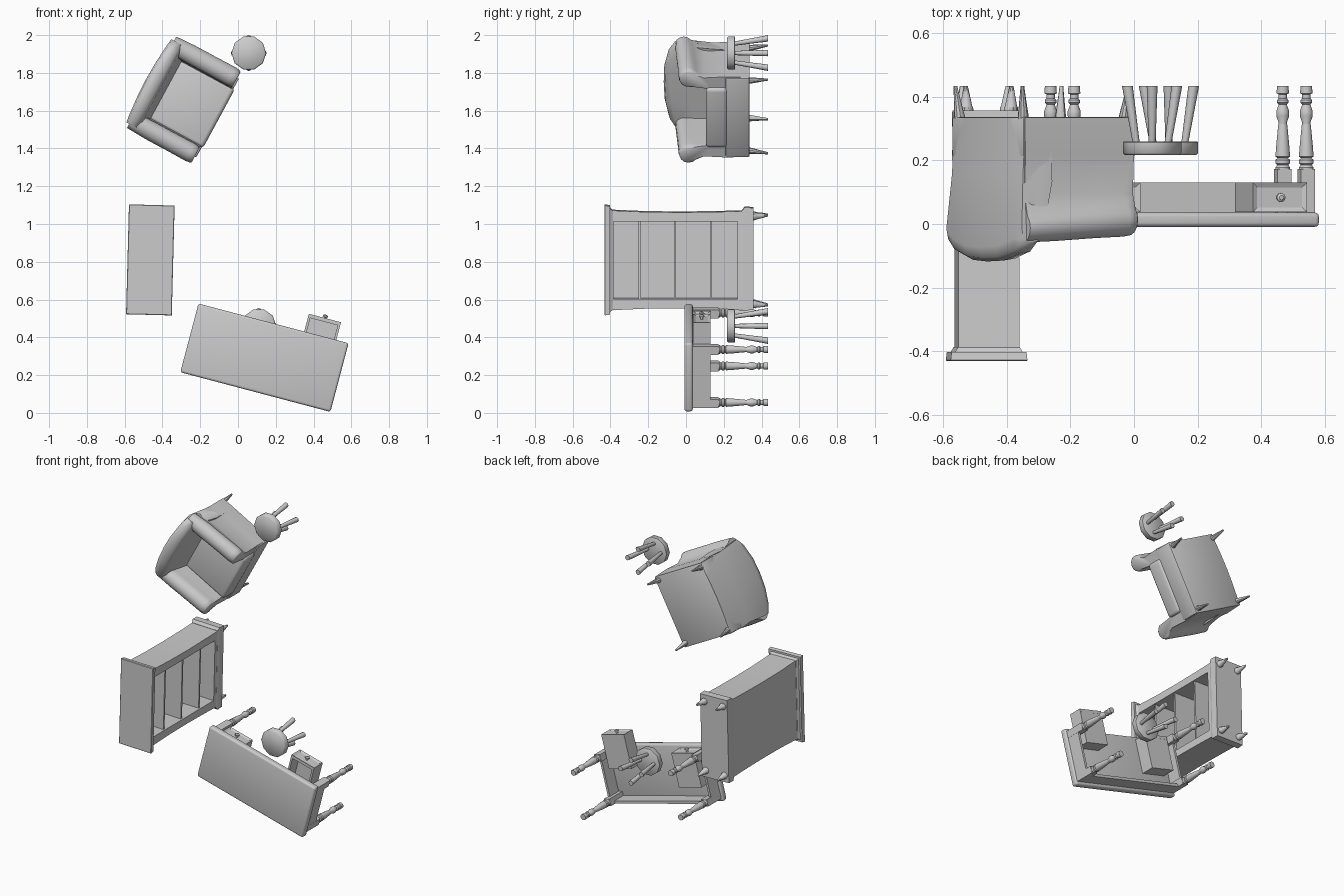
import bpy, bmesh, math
from mathutils import Matrix, Vector

if "Cube" in bpy.data.objects:
    bpy.data.objects.remove(bpy.data.objects["Cube"])

# The room lies on its back: plan = (x, z), furniture height runs toward -y
ROOM = Matrix.Translation((0, 0.435, 0)) @ Matrix.Rotation(math.pi / 2, 4, 'X')


def spot(x, z, deg=0):
    return ROOM @ Matrix.Translation((x, z, 0)) @ Matrix.Rotation(math.radians(deg), 4, 'Z')


def finish(name, bm, M, bevel=0, seg=2, smooth=35):
    bmesh.ops.recalc_face_normals(bm, faces=bm.faces)
    if bevel:
        bmesh.ops.bevel(bm, geom=bm.edges[:], offset=bevel, segments=seg,
                        affect='EDGES', profile=0.5, clamp_overlap=True)
    me = bpy.data.meshes.new(name)
    bm.to_mesh(me)
    bm.free()
    ob = bpy.data.objects.new(name, me)
    ob.matrix_world = M
    bpy.context.collection.objects.link(ob)
    if smooth:
        bpy.ops.object.select_all(action='DESELECT')
        ob.select_set(True)
        bpy.context.view_layer.objects.active = ob
        bpy.ops.object.shade_smooth_by_angle(angle=math.radians(smooth))
    return ob


def loft(name, rings, M, **kw):
    bm = bmesh.new()
    vs = [[bm.verts.new(p) for p in r] for r in rings]
    n = len(rings[0])
    for a, b in zip(vs, vs[1:]):
        for i in range(n):
            bm.faces.new((a[i], a[(i + 1) % n], b[(i + 1) % n], b[i]))
    bm.faces.new(vs[0])
    bm.faces.new(vs[-1])
    return finish(name, bm, M, **kw)


def box(name, M, x, y, z, **kw):
    rings = [[(x[0], y[0], h), (x[1], y[0], h), (x[1], y[1], h), (x[0], y[1], h)] for h in z]
    return loft(name, rings, M, **kw)


def turned(name, M, bottom, top, prof, sides=12, smooth=35):
    """prof = (fraction along axis, radius)"""
    b, t = Vector(bottom), Vector(top)
    rings = []
    for f, r in prof:
        c = b.lerp(t, f)
        rings.append([(c.x + r * math.cos(2 * math.pi * i / sides),
                       c.y + r * math.sin(2 * math.pi * i / sides), c.z) for i in range(sides)])
    return loft(name, rings, M, smooth=smooth)


SIGNS = [(1, 1), (1, -1), (-1, 1), (-1, -1)]

# ---------- Desk ----------
D = spot(0.14, 0.292, -14.8)
box("desk_top", D, (-.411, .411), (-.188, .188), (.399, .444), bevel=.013, seg=3)
box("desk_back_apron", D, (-.37, .37), (-.168, -.15), (.305, .40), smooth=0)
for s in (1, -1):
    box("desk_side_apron", D, (s * .385, s * .40), (-.15, .15), (.305, .40), smooth=0)
LEG = [(0, .019), (.09, .02), (.10, .014), (.15, .014), (.17, .019), (.20, .019), (.22, .013),
       (.30, .021), (.36, .021), (.44, .013), (.47, .015), (.70, .021), (.84, .024), (.86, .017),
       (.88, .024), (.92, .024), (.94, .018), (.97, .024), (1, .024)]
for sx, sy in SIGNS:
    p = (sx * .378, sy * .145)
    turned("desk_leg", D, (*p, 0), (*p, .265), LEG)
    box("desk_leg_block", D, (p[0] - .023, p[0] + .023), (p[1] - .023, p[1] + .023), (.262, .40), smooth=0)


def drawer(cx, front):
    x0, x1, y0, w = cx - .088, cx + .088, front - .225, .013
    box("drawer_floor", D, (x0, x1), (y0, front - .018), (.305, .315), smooth=0)
    box("drawer_back", D, (x0, x1), (y0, y0 + w), (.305, .397), smooth=0)
    for a in (x0, x1 - w):
        box("drawer_side", D, (a, a + w), (y0, front - .018), (.305, .397), smooth=0)
    # front panel with a recessed field
    bm = bmesh.new()
    bmesh.ops.create_cube(bm, size=1, matrix=Matrix.Translation((cx, front - .01, .351))
                          @ Matrix.Diagonal((.176, .02, .093, 1)))
    f = [max(bm.faces, key=lambda q: q.calc_center_median().y)]
    bmesh.ops.inset_region(bm, faces=f, thickness=.021)
    bmesh.ops.translate(bm, verts=f[0].verts[:], vec=(0, -.007, 0))
    finish("drawer_front", bm, D, smooth=0)
    K = D @ Matrix.Translation((cx, front - .008, .352)) @ Matrix.Rotation(-math.pi / 2, 4, 'X')
    turned("drawer_knob", K, (0, 0, 0), (0, 0, .026),
           [(0, .007), (.45, .007), (.55, .014), (.8, .014), (1, .007)])


drawer(.256, .285)
drawer(-.256, .165)

# ---------- Bookshelf (opens toward +x) ----------
B = spot(-.464, .81, -1.5)


def slab_x(name, prof, x, **kw):
    loft(name, [[(a, y, h) for y, h in prof] for a in x], B, **kw)


for s in (1, -1):
    slab_x("bookshelf_side", [(s * y, h) for y, h in
           [(.205, .09), (.262, .09), (.257, .25), (.254, .45), (.256, .65), (.264, .83), (.205, .83)]], (-.095, .096))
box("bookshelf_back_panel", B, (-.095, -.078), (-.206, .206), (.09, .84), smooth=0)
box("bookshelf_bottom", B, (-.09, .096), (-.206, .206), (.10, .163), smooth=0)
box("bookshelf_top_rail", B, (-.09, .096), (-.206, .206), (.819, .84), smooth=0)
for h in (.303, .493, .68):
    box("bookshelf_shelf", B, (-.08, .085), (-.206, .206), (h - .006, h + .006), smooth=0)


def flared(name, lv):
    rings = [[(-a, -b, h), (a, -b, h), (a, b, h), (-a, b, h)] for h, a, b in lv]
    loft(name, rings, B, smooth=0)


flared("bookshelf_cornice", [(.822, .097, .262), (.838, .106, .275), (.838, .118, .287),
                             (.864, .121, .291), (.867, .118, .288)])
flared("bookshelf_plinth", [(.078, .101, .278), (.125, .102, .28), (.138, .097, .262)])
for sx, sy in SIGNS:
    turned("bookshelf_leg", B, (sx * .072, sy * .238, 0), (sx * .07, sy * .232, .085),
           [(0, .006), (.15, .009), (.75, .019), (.8, .022), (1, .022)], sides=10)

# ---------- Stools ----------
for x, z in ((.057, 1.905), (.11, .46)):
    S = spot(x, z)
    turned("stool_seat", S, (0, 0, .175), (0, 0, .218),
           [(0, .088), (.06, .092), (.85, .092), (1, .085)], sides=10, smooth=50)
    for i in range(4):
        a = i * math.pi / 2
        c, d = math.cos(a), math.sin(a)
        turned("stool_leg", S, (.078 * c, .078 * d, 0), (.05 * c, .05 * d, .18),
               [(0, .017), (1, .011)], sides=8, smooth=50)

# ---------- Armchair (faces local +x) ----------
A = spot(-.29, 1.66, -28.4)
box("armchair_base", A, (-.195, .207), (-.238, .238), (.098, .225), bevel=.008)
box("seat_cushion", A, (-.12, .215), (-.18, .18), (.215, .33), bevel=.022, seg=3, smooth=60)

# backrest: side profile swept across an arched top
rings = []
for s, top, out in ((-.25, .495, 0), (-.20, .525, .006), (-.10, .548, .014), (0, .553, .017),
                    (.10, .55, .014), (.20, .527, .006), (.25, .495, 0)):
    k = .94 if abs(s) == .25 else 1
    rings.append([(x - (out if x < -.15 else 0), s * (k if h < .3 else 1), h) for x, h in
                  [(-.185, .10), (-.195, .28), (-.207, top - .045), (-.200, top - .012), (-.178, top),
                   (-.150, top - .006), (-.134, top - .035), (-.118, .40), (-.098, .30), (-.098, .10)]])
loft("armchair_back", rings, A, smooth=60)

# arms: panel plus outward scroll, sloping down to the front
for s in (1, -1):
    rings = []
    for x, dz, k in ((-.19, .022, .9), (-.08, .012, 1), (.06, .003, 1), (.165, -.003, 1.02),
                     (.192, -.004, .95), (.198, -.004, .82)):
        c, r, hc = .228, .052 * k, .425 + dz
        ring = [(x, s * .165, .10), (x, s * .168, .30), (x, s * .178, .375)]
        for i in range(10):
            a = math.radians(190 - i * 27)
            ring.append((x, s * (c + r * math.cos(a)), hc + r * math.sin(a)))
        ring += [(x, s * .236, .34), (x, s * .243, .22), (x, s * .238, .10)]
        rings.append(ring)
    loft("armchair_arm", rings, A, smooth=50)
for sx, sy in SIGNS:
    turned("armchair_leg", A, (sx * .19, sy * .222, 0), (sx * .18, sy * .21, .105),
           [(0, .006), (.2, .008), (.9, .017), (1, .017)], sides=10)
